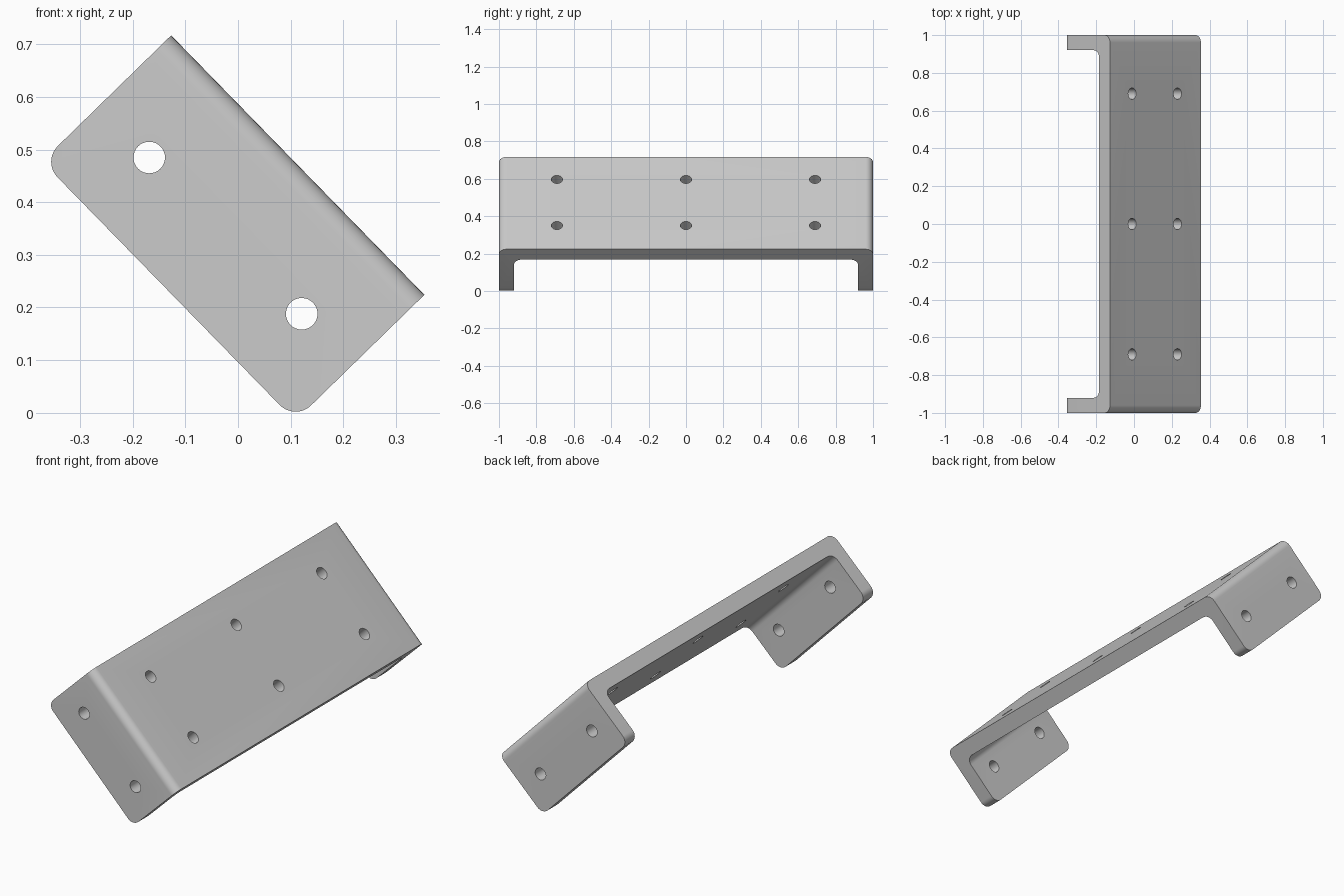
import bpy, bmesh, math
from mathutils import Matrix

if "Cube" in bpy.data.objects:
    bpy.data.objects.remove(bpy.data.objects["Cube"])

L, D, T = 0.689, 0.343, 0.08      # strip width, flange depth, sheet thickness
R_OUT, R_IN, R_CORNER, R_HOLE = 0.04, 0.04, 0.042, 0.03
TILT = Matrix.Translation((-0.127, 0, 0.717)) @ Matrix.Rotation(math.radians(45.7), 4, 'Y')


def half_profile(y, z, r, n=8):
    """Free end of a flange, then the rounded bend up to the web (left side)."""
    pts = [(-y, -D)]
    for i in range(n + 1):
        a = math.pi - i * math.pi / 2 / n
        pts.append((-y + r + r * math.cos(a), z - r + r * math.sin(a)))
    return pts


def mirrored(pts):
    return pts + [(-y, z) for y, z in reversed(pts)]


# Bent channel: C-shaped profile extruded across its width
outer = mirrored(half_profile(1, 0, R_OUT))
inner = mirrored(half_profile(1 - T, -T, R_IN))
bm = bmesh.new()
face = bm.faces.new([bm.verts.new((0, y, z)) for y, z in outer + inner[::-1]])
ext = bmesh.ops.extrude_face_region(bm, geom=[face])
bmesh.ops.translate(bm, verts=[v for v in ext['geom'] if isinstance(v, bmesh.types.BMVert)],
                    vec=(L, 0, 0))
bmesh.ops.recalc_face_normals(bm, faces=bm.faces)

# Rounded free corners of both flanges
corners = [e for e in bm.edges
           if all(abs(v.co.z + D) < 1e-5 for v in e.verts)
           and abs(e.verts[0].co.x - e.verts[1].co.x) < 1e-5]
bmesh.ops.bevel(bm, geom=corners, offset=R_CORNER, segments=10, profile=0.5, affect='EDGES')
mesh = bpy.data.meshes.new("mounting_bracket")
bm.to_mesh(mesh)
bm.free()
bracket = bpy.data.objects.new("mounting_bracket", mesh)
bpy.context.collection.objects.link(bracket)

# Drill bits: six through the web, two through both flanges
bm = bmesh.new()


def drill(depth, matrix):
    bmesh.ops.create_cone(bm, cap_ends=True, segments=32, radius1=R_HOLE,
                          radius2=R_HOLE, depth=depth, matrix=matrix)


for x in (0.168, 0.512):
    for y in (-0.69, 0, 0.69):
        drill(0.24, Matrix.Translation((x, y, -T / 2)))
for x in (0.137, 0.552):
    drill(2.4, Matrix.Translation((x, 0, -0.192)) @ Matrix.Rotation(math.pi / 2, 4, 'X'))
cut_mesh = bpy.data.meshes.new("hole_cutters")
bm.to_mesh(cut_mesh)
bm.free()
cutter = bpy.data.objects.new("hole_cutters", cut_mesh)
bpy.context.collection.objects.link(cutter)
cutter.hide_render = True

mod = bracket.modifiers.new("holes", 'BOOLEAN')
mod.operation, mod.solver, mod.object = 'DIFFERENCE', 'EXACT', cutter
bpy.context.view_layer.objects.active = bracket
bracket.select_set(True)
bpy.ops.object.modifier_apply(modifier=mod.name)
bpy.data.objects.remove(cutter)

# Tilt into place and smooth the bends
bracket.matrix_world = TILT
bpy.ops.object.shade_smooth_by_angle(angle=math.radians(30))
